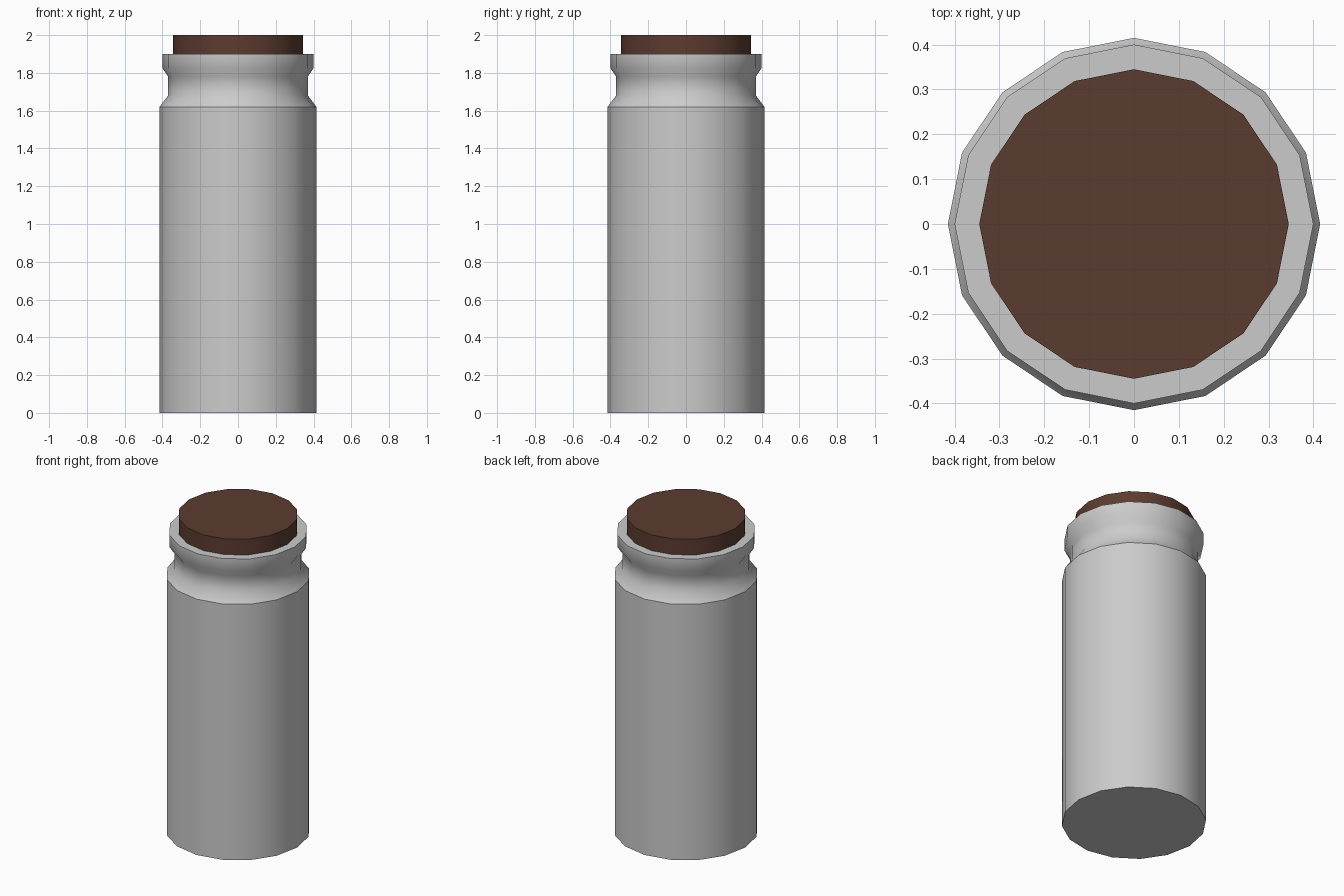
import bpy, bmesh, math

if "Cube" in bpy.data.objects:
    bpy.data.objects.remove(bpy.data.objects["Cube"])

SIDES = 16


def lathe(name, profile, sharp_rings, color=None):
    """Revolve (radius, z) points into a capped 16-sided solid."""
    bm = bmesh.new()
    rings = []
    for r, z in profile:
        rings.append([bm.verts.new((r * math.cos(2 * math.pi * i / SIDES),
                                    r * math.sin(2 * math.pi * i / SIDES), z))
                      for i in range(SIDES)])
    for a, b in zip(rings, rings[1:]):
        for i in range(SIDES):
            j = (i + 1) % SIDES
            bm.faces.new((a[i], a[j], b[j], b[i])).smooth = True
    bm.faces.new(rings[0][::-1])
    bm.faces.new(rings[-1])
    # keep the chosen rings crisp
    for k in sharp_rings:
        for i in range(SIDES):
            bm.edges.get((rings[k][i], rings[k][(i + 1) % SIDES])).smooth = False
    mesh = bpy.data.meshes.new(name)
    bm.to_mesh(mesh)
    bm.free()
    obj = bpy.data.objects.new(name, mesh)
    bpy.context.collection.objects.link(obj)
    if color:
        mat = bpy.data.materials.new(name + "_material")
        mat.diffuse_color = color
        mat.use_nodes = True
        mat.node_tree.nodes["Principled BSDF"].inputs["Base Color"].default_value = mat.diffuse_color
        mesh.materials.append(mat)
    return obj


# Glass jar: straight body, shoulder, neck, flared rim with flat lip
lathe("jar", [(0.415, 0), (0.415, 1.62), (0.37, 1.68), (0.37, 1.78),
              (0.40, 1.825), (0.40, 1.90), (0.345, 1.90), (0.33, 1.87)],
      sharp_rings=(0, 1, 5, 6, 7))

# Cork stopper
lathe("cork", [(0.345, 1.88), (0.345, 2.0)], sharp_rings=(0, 1),
      color=(0.105, 0.045, 0.03, 1))
